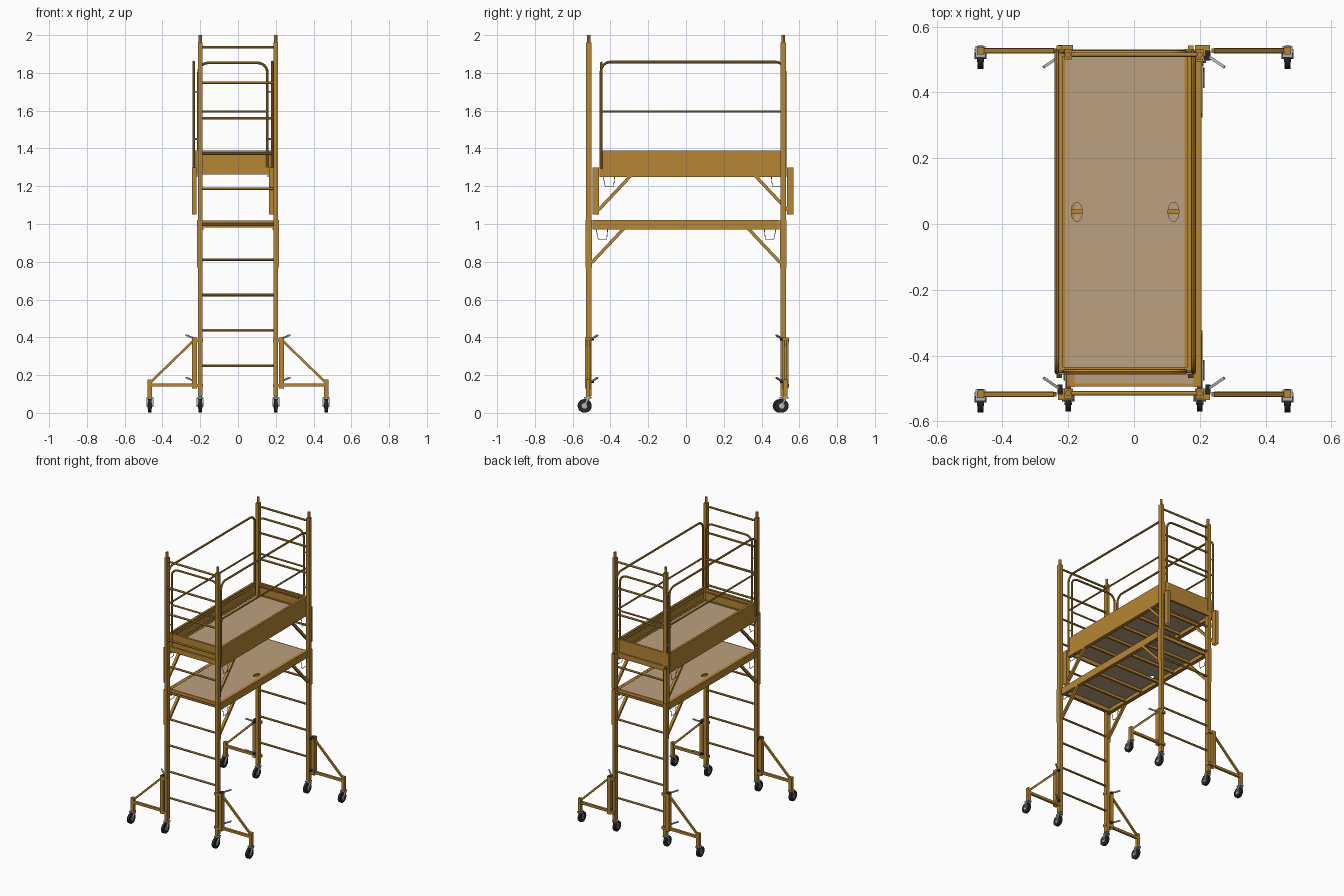
import bpy, bmesh, math
from mathutils import Vector, Matrix

cube = bpy.data.objects.get("Cube")
if cube:
    bpy.data.objects.remove(cube, do_unlink=True)


def material(name, color):
    m = bpy.data.materials.new(name)
    m.use_nodes = True
    m.diffuse_color = (*color, 1)
    m.node_tree.nodes["Principled BSDF"].inputs["Base Color"].default_value = (*color, 1)
    return m


PAINT = material("ochre paint", (0.47, 0.24, 0.035))
WOOD = material("plywood tan", (0.50, 0.35, 0.21))
RUBBER = material("black rubber", (0.02, 0.02, 0.02))
STEEL = material("zinc steel", (0.45, 0.45, 0.45))


def finish(name, bm, mat, smooth=False):
    bmesh.ops.recalc_face_normals(bm, faces=bm.faces)
    me = bpy.data.meshes.new(name)
    bm.to_mesh(me)
    bm.free()
    me.materials.append(mat)
    ob = bpy.data.objects.new(name, me)
    bpy.context.collection.objects.link(ob)
    if smooth:
        bpy.context.view_layer.objects.active = ob
        bpy.ops.object.select_all(action='DESELECT')
        ob.select_set(True)
        bpy.ops.object.shade_smooth_by_angle()
    return ob


def box(name, center, size, mat=PAINT, hollow=False):
    bm = bmesh.new()
    bmesh.ops.create_cube(bm, size=1, matrix=Matrix.Translation(center) @ Matrix.Diagonal((*size, 1)))
    if hollow:
        bm.normal_update()
        ends = [f for f in bm.faces if abs(f.normal.z) > 0.5]
        bmesh.ops.delete(bm, geom=ends, context='FACES_ONLY')
    return finish(name, bm, mat)


def rod(name, a, b, r, mat=PAINT, sides=12):
    a, b = Vector(a), Vector(b)
    turn = (b - a).to_track_quat('Z', 'Y').to_matrix().to_4x4()
    if sides == 4:
        turn = turn @ Matrix.Rotation(math.pi / 4, 4, 'Z')
    bm = bmesh.new()
    bmesh.ops.create_cone(bm, cap_ends=True, segments=sides, radius1=r, radius2=r,
                          depth=(b - a).length, matrix=Matrix.Translation((a + b) / 2) @ turn)
    return finish(name, bm, mat, sides > 4)


def curve_to_mesh(name, cu, mat):
    tmp = bpy.data.objects.new(name, cu)
    bpy.context.collection.objects.link(tmp)
    me = bpy.data.meshes.new_from_object(tmp.evaluated_get(bpy.context.evaluated_depsgraph_get()))
    bpy.data.objects.remove(tmp, do_unlink=True)
    bm = bmesh.new()
    bm.from_mesh(me)
    bmesh.ops.remove_doubles(bm, verts=bm.verts, dist=1e-5)
    return finish(name, bm, mat, True)


def add_spline(cu, pts, closed=False):
    s = cu.splines.new('POLY')
    s.points.add(len(pts) - 1)
    for p, co in zip(s.points, pts):
        p.co = (*co, 1)
    s.use_cyclic_u = closed


def tube(name, pts, r, mat=PAINT):
    cu = bpy.data.curves.new(name, 'CURVE')
    cu.dimensions = '3D'
    cu.bevel_depth, cu.bevel_resolution, cu.use_fill_caps = r, 2, True
    add_spline(cu, pts)
    return curve_to_mesh(name, cu, mat)


def hoop(name, a, b, base, top, r):
    """Guard panel: two uprights and a top rail with rounded corners."""
    a, b = Vector(a), Vector(b)
    along, up, bend = (b - a).normalized(), Vector((0, 0, 1)), 0.05
    pts = [a + up * base]
    for start, sign in ((a, 1), (b, -1)):
        arc = []
        for i in range(7):
            t = i / 6 * math.pi / 2
            arc.append(start + along * sign * bend * (1 - math.cos(t)) + up * (top - bend + bend * math.sin(t)))
        pts += arc if sign > 0 else arc[::-1]
    tube(name, pts + [b + up * base], r)


def deck(name, cx, cy, hx, hy, z):
    """Plywood sheet with two oval hand holes."""
    cu = bpy.data.curves.new(name, 'CURVE')
    cu.dimensions, cu.fill_mode, cu.extrude = '2D', 'BOTH', 0.004
    add_spline(cu, [(cx + sx * hx, cy + sy * hy, 0) for sx, sy in ((-1, -1), (1, -1), (1, 1), (-1, 1))], True)
    for s in (-1, 1):
        angles = [i * math.tau / 10 for i in range(10)]
        add_spline(cu, [(cx + s * 0.147 + 0.017 * math.cos(t), cy + 0.03 * math.sin(t), 0)
                        for t in angles], True)
    curve_to_mesh(name, cu, WOOD).location.z = z


def platform(level, cx, cy, top):
    """Deck, side channels, cross bars, corner sleeves and knee braces."""
    deck(level + "_deck", cx, cy, 0.197, 0.485, top - 0.006)
    for sx in (-1, 1):
        x = cx + sx * 0.2
        box(level + "_side_rail", (x, cy, top - 0.025), (0.012, 0.99, 0.05))
        for dz in (-0.003, -0.047):
            box(level + "_rail_lip", (x - sx * 0.008, cy, top + dz), (0.022, 0.99, 0.005))
        for sy in (-1, 1):
            y = cy + sy * 0.515
            box(level + "_corner_sleeve", (x + sx * 0.004, y, top - 0.125), (0.024, 0.034, 0.25), hollow=True)
            rod(level + "_knee_brace", (x, y - sy * 0.016, top - 0.225),
                (x, y - sy * 0.185, top - 0.045), 0.012, sides=4)
            tube(level + "_latch_wire", [(x + sx * 0.012, y - sy * d, top - h) for d, h in
                 ((0.04, 0.05), (0.05, 0.1), (0.095, 0.1), (0.1, 0.05))], 0.002, STEEL)
    for sy in (-1, 1):
        box(level + "_end_rail", (cx, cy + sy * 0.487, top - 0.02), (0.4, 0.014, 0.036))
    for i in range(-2, 3):
        box(level + "_cross_bar", (cx, cy + i * 0.163, top - 0.02), (0.39, 0.014, 0.018))


def caster(x, y):
    """Swivel caster with the wheel trailing behind its stem."""
    wy, wz = y - 0.02, 0.037
    rod("caster_wheel", (x - 0.009, wy, wz), (x + 0.009, wy, wz), 0.036, RUBBER, 24)
    rod("caster_hub", (x - 0.011, wy, wz), (x + 0.011, wy, wz), 0.015, STEEL)
    for s in (-1, 1):
        rod("caster_fork", (x + s * 0.013, wy, wz), (x + s * 0.013, y, 0.078), 0.008, STEEL, 4)
    box("caster_plate", (x, y - 0.003, 0.079), (0.03, 0.036, 0.008), STEEL)
    rod("caster_stem", (x, y, 0.08), (x, y, 0.1), 0.009, STEEL)


def outrigger(sx, y):
    box("outrigger_sleeve", (sx * 0.231, y, 0.265), (0.026, 0.032, 0.27), hollow=True)
    for z in (0.145, 0.385):
        box("outrigger_clamp", (sx * 0.208, y, z), (0.045, 0.034, 0.018))
    rod("outrigger_beam", (sx * 0.243, y, 0.147), (sx * 0.475, y, 0.147), 0.012, sides=4)
    rod("outrigger_diagonal", (sx * 0.24, y, 0.378), (sx * 0.465, y, 0.16), 0.009, sides=4)
    box("outrigger_leg", (sx * 0.467, y, 0.13), (0.022, 0.022, 0.095))
    caster(sx * 0.467, y)
    # Clamp levers
    inward = -1 if y > 0 else 1
    for z in (0.165, 0.39):
        rod("clamp_lever", (sx * 0.225, y + inward * 0.016, z),
            (sx * 0.275, y + inward * 0.05, z + 0.022), 0.006, STEEL, 4)
        rod("clamp_pivot", (sx * 0.225, y, z), (sx * 0.225, y + inward * 0.03, z), 0.008, RUBBER)


# End ladder frames with outriggers
for sy in (-1, 1):
    y = sy * 0.515
    for sx in (-1, 1):
        x = sx * 0.2
        box("frame_post", (x, y, 1.025), (0.023, 0.03, 1.87))
        rod("post_spigot", (x, y, 1.95), (x, y, 2.0), 0.009)
        caster(x, y)
        outrigger(sx, y - 0.003 if sy < 0 else y + 0.012)
    for i in range(10):
        z = 0.25 + i * 0.1872
        rod("ladder_rung", (-0.2, y, z), (0.2, y, z), 0.007)

# Lower platform, and upper platform set slightly to one side
CX, CY = -0.027, 0.037
platform("lower", 0, 0, 1.02)
platform("upper", CX, CY, 1.30)

# Toe boards with folded edges
for s in (-1, 1):
    x, y = CX + s * 0.203, CY + s * 0.485
    box("side_toe_board", (x, CY, 1.345), (0.006, 0.975, 0.09))
    box("end_toe_board", (CX, y, 1.345), (0.4, 0.006, 0.09))
    for z in (1.303, 1.362, 1.387):
        box("side_toe_fold", (x - s * 0.006, CY, z), (0.014, 0.975, 0.005))
        box("end_toe_fold", (CX, y - s * 0.006, z), (0.4, 0.014, 0.005))

# Guard rails on all four sides
for s in (-1, 1):
    x, y = CX + s * 0.208, CY + s * 0.485
    hoop("side_guard_rail", (x, CY - 0.487, 0), (x, CY + 0.487, 0), 1.29, 1.858, 0.007)
    rod("side_mid_rail", (x, CY - 0.487, 1.595), (x, CY + 0.487, 1.595), 0.006)
    hoop("end_guard_rail", (CX - 0.182, y, 0), (CX + 0.182, y, 0), 1.29, 1.853, 0.007)
    rod("end_mid_rail", (CX - 0.182, y, 1.595), (CX + 0.182, y, 1.595), 0.006)
    # Ties joining neighbouring guard panels
    for t in (-1, 1):
        for z in (1.45, 1.7):
            rod("guard_tie", (x, CY + t * 0.487, z), (CX + s * 0.182, CY + t * 0.485, z), 0.004, STEEL, 8)
